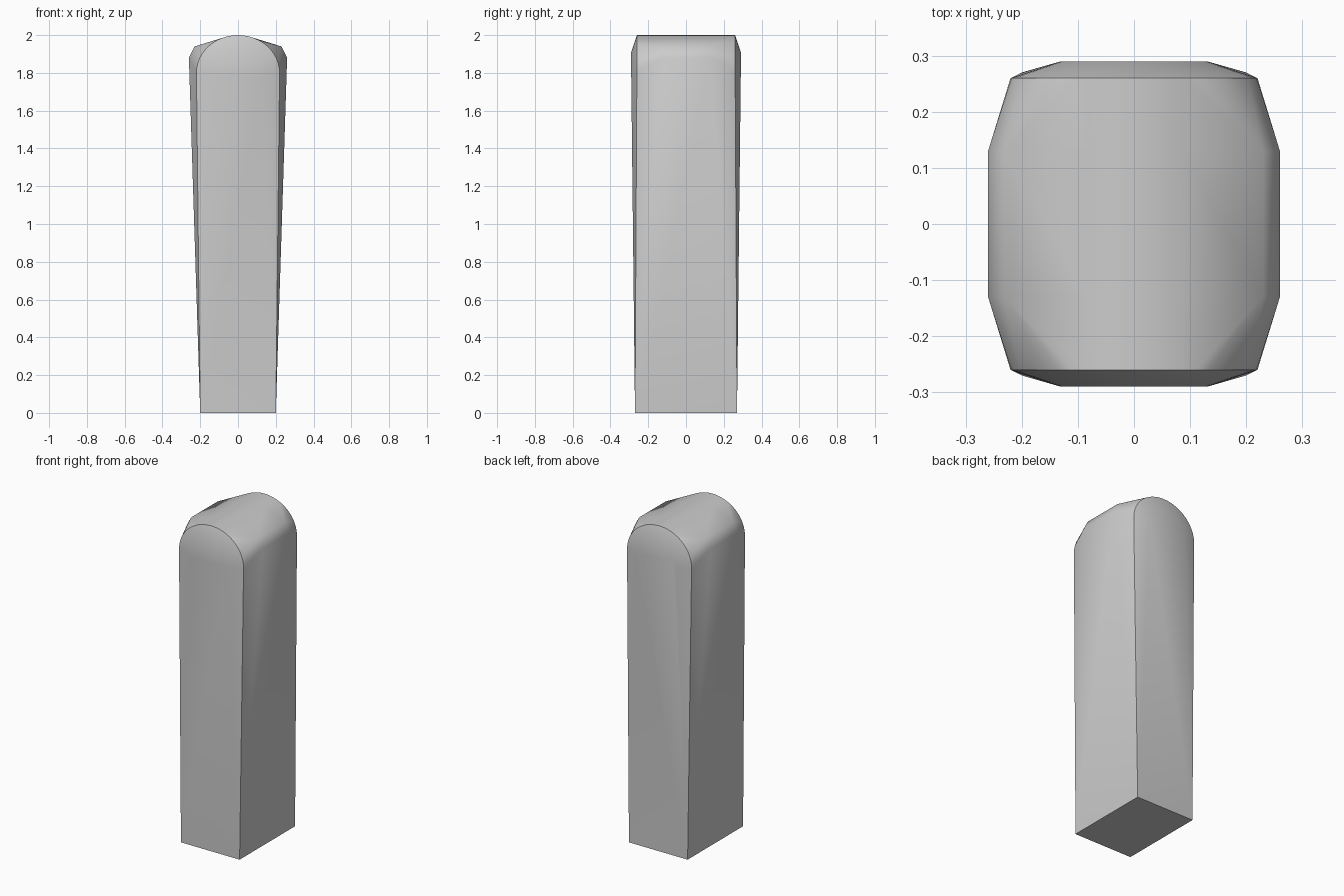
import bpy, bmesh
from math import sin, cos, radians

cube = bpy.data.objects.get("Cube")
if cube:
    bpy.data.objects.remove(cube, do_unlink=True)

mat = bpy.data.materials.new("plain_grey")
mat.use_nodes = True
grey = (0.6, 0.6, 0.6, 1)
mat.diffuse_color = grey
mat.node_tree.nodes["Principled BSDF"].inputs["Base Color"].default_value = grey

STEPS = 24
ANGLES = [180 * i / STEPS for i in range(STEPS + 1)]


def arch(rx, rz, spring):
    """Rounded top running from the right spring point to the left one."""
    return [(rx * cos(radians(a)), spring + rz * sin(radians(a))) for a in ANGLES]


def bulged_arch():
    """Middle section: shoulders pushed out, crown following the main arch."""
    points = []
    for a, (x, z) in zip(ANGLES, arch(0.22, 0.2, 1.8)):
        side = 1 if a < 90 else -1
        rise = min(a, 180 - a)
        if rise < 22:
            x, z = 0.26 * side, 1.88
        elif rise < 61:
            x, z = 0.23 * side, 1.94
        points.append((x, z))
    return points


# Post body: arched sections along y, all tapering to the base corners
rim, mid, panel = arch(0.22, 0.2, 1.8), bulged_arch(), arch(0.13, 0.12, 1.79)
sections = [(-0.29, panel), (-0.26, rim), (-0.13, mid),
            (0.13, mid), (0.26, rim), (0.29, panel)]

bm = bmesh.new()
loops = []
for y, points in sections:
    base_y = 0.27 if y > 0 else -0.27
    outline = [(0.2, base_y, 0)] + [(x, y, z) for x, z in points] + [(-0.2, base_y, 0)]
    loops.append([bm.verts.new(co) for co in outline])

for a, b in zip(loops, loops[1:]):
    for i in range(len(a) - 1):
        bm.faces.new((a[i], a[i + 1], b[i + 1], b[i]))

# Front and back panels, then the underside
bm.faces.new(loops[0])
bm.faces.new(loops[-1])
bm.faces.new((loops[0][0], loops[0][-1], loops[-1][-1], loops[-1][0]))

bmesh.ops.remove_doubles(bm, verts=bm.verts, dist=0.0005)
bmesh.ops.recalc_face_normals(bm, faces=bm.faces)
mesh = bpy.data.meshes.new("post")
bm.to_mesh(mesh)
bm.free()
mesh.materials.append(mat)

post = bpy.data.objects.new("post", mesh)
bpy.context.collection.objects.link(post)
bpy.ops.object.select_all(action="DESELECT")
post.select_set(True)
bpy.context.view_layer.objects.active = post
bpy.ops.object.shade_smooth_by_angle(angle=radians(38))
